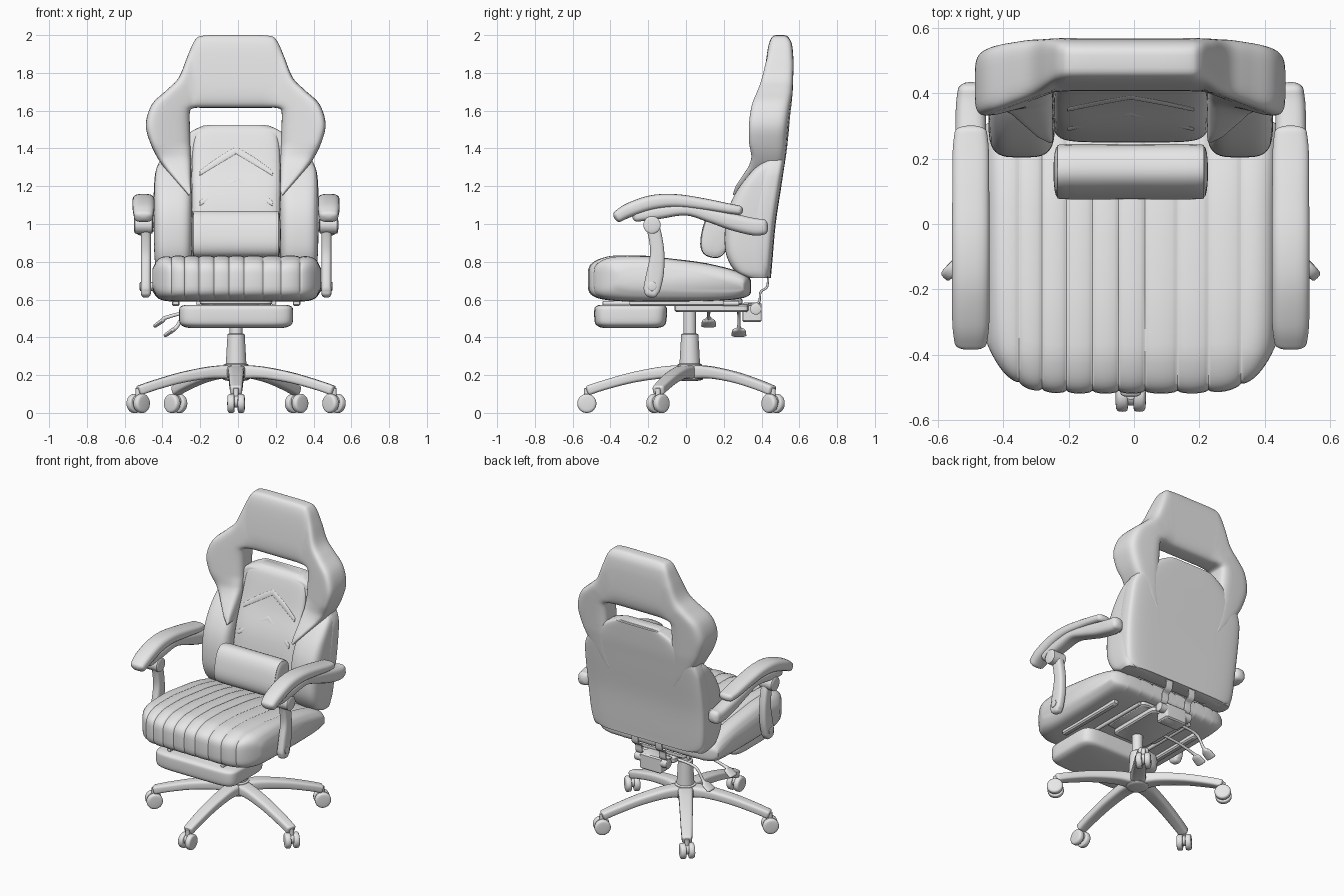
import bpy, bmesh, math
from mathutils import Vector as V

cube = bpy.data.objects.get("Cube")
if cube:
    bpy.data.objects.remove(cube)

grey = bpy.data.materials.new("plain_grey")
grey.use_nodes = True
grey.diffuse_color = (0.8, 0.8, 0.8, 1)
grey.node_tree.nodes["Principled BSDF"].inputs["Base Color"].default_value = (0.8, 0.8, 0.8, 1)
CX = -0.01  # centre line of the chair


def loft(name, rings, angle=40):
    """Skin a list of equal rings and cap both ends."""
    bm = bmesh.new()
    loops = [[bm.verts.new(p) for p in ring] for ring in rings]
    n = len(loops[0])
    for a, b in zip(loops, loops[1:]):
        for i in range(n):
            bm.faces.new((a[i], a[(i + 1) % n], b[(i + 1) % n], b[i]))
    bm.faces.new(loops[0])
    bm.faces.new(loops[-1])
    bmesh.ops.recalc_face_normals(bm, faces=bm.faces)
    mesh = bpy.data.meshes.new(name)
    bm.to_mesh(mesh)
    bm.free()
    mesh.materials.append(grey)
    ob = bpy.data.objects.new(name, mesh)
    bpy.context.collection.objects.link(ob)
    bpy.ops.object.select_all(action='DESELECT')
    ob.select_set(True)
    bpy.context.view_layer.objects.active = ob
    bpy.ops.object.shade_smooth_by_angle(angle=math.radians(angle))


def spline(rows, steps=5):
    """Smooth interpolation through rows of numbers."""
    out = []
    for i in range(len(rows) - 1):
        p0, p1, p2 = rows[max(i - 1, 0)], rows[i], rows[i + 1]
        p3 = rows[min(i + 2, len(rows) - 1)]
        for k in range(steps):
            t = k / steps
            out.append([b + t / 2 * (c - a + t * (2*a - 5*b + 4*c - d + t * (3*(b - c) + d - a)))
                        for a, b, c, d in zip(p0, p1, p2, p3)])
    return out + [list(rows[-1])]


def curve(points, x):
    """Piecewise linear lookup."""
    for (a, fa), (b, fb) in zip(points, points[1:]):
        if x <= b:
            return fa + (fb - fa) * max(0, (x - a) / (b - a))
    return points[-1][1]


def oval(power=2, n=24):
    """Unit superellipse; a higher power is boxier."""
    out = []
    for i in range(n):
        c, s = math.cos(math.tau * (i + .5) / n), math.sin(math.tau * (i + .5) / n)
        out.append((math.copysign(abs(c) ** (2 / power), c), math.copysign(abs(s) ** (2 / power), s)))
    return out


def sweep(name, rows, side, power=2.5, cap=0.02, steps=5, n=20):
    """Tube along rows of (x, y, z, half width, half thickness) with rounded ends."""
    rows = spline(rows, steps)
    side = V(side).normalized()
    pts = [V(r[:3]) for r in rows]
    tans = [(pts[min(i + 1, len(pts) - 1)] - pts[max(i - 1, 0)]).normalized() for i in range(len(pts))]
    ring = lambda p, t, r, s: [p + side * u * r[3] * s + t.cross(side).normalized() * v * r[4] * s
                               for u, v in oval(power, n)]
    body = [ring(p, t, r, 1) for p, t, r in zip(pts, tans, rows)]
    arcs = [math.radians(a) for a in (82, 60, 40, 20)]
    first = [ring(pts[0] - tans[0] * cap * math.sin(a), tans[0], rows[0], math.cos(a)) for a in arcs]
    last = [ring(pts[-1] + tans[-1] * cap * math.sin(a), tans[-1], rows[-1], math.cos(a)) for a in arcs[::-1]]
    loft(name, first + body + last)


def upright(name, rows, power=4, cx=CX, n=40, steps=5):
    """Cushion stacked in z from rows of (z, half width, front y, back y)."""
    loft(name, [[(cx + u * w, (f + b) / 2 + v * (b - f) / 2, z) for u, v in oval(power, n)]
                for z, w, f, b in spline(rows, steps)])


def rod(name, a, b, r, r2=None):
    a, b = V(a), V(b)
    side = (b - a).orthogonal()
    sweep(name, [(*a, r, r), (*b, r2 or r, r2 or r)], side, 2, r * .15, 1, 24)


def box(name, lo, hi, edge=0.008):
    x, w = (lo[0] + hi[0]) / 2, (hi[0] - lo[0]) / 2
    inner, outer = (w - edge, lo[1] + edge, hi[1] - edge), (w, lo[1], hi[1])
    rows = [(lo[2], *inner), (lo[2] + edge, *outer), (hi[2] - edge, *outer), (hi[2], *inner)]
    upright(name, rows, 14, x, 24, 1)


# Headrest and wings that taper down over the bolsters
rear = [(.72, .45), (1.0, .475), (1.4, .535), (1.7, .565), (1.85, .57), (1.96, .565), (2.0, .555)]
face = [(1.12, .235), (1.2, .262), (1.28, .315), (1.35, .365), (1.42, .39), (1.6, .40), (1.75, .41),
        (1.9, .428), (2.0, .44)]
half = [(.25, 1.15, .235, 1.17), (.33, 1.24, .235, 1.25), (.405, 1.335, .237, 1.35),
        (.453, 1.43, .24, 1.44), (.476, 1.53, .243, 1.53), (.443, 1.635, .243, 1.59),
        (.365, 1.71, .235, 1.608), (.302, 1.775, .21, 1.615), (.255, 1.89, .18, 1.615),
        (.215, 1.975, .15, 1.615), (.165, 1.998, .12, 1.615), (0, 2.0, 0, 1.615)]
rings = []
for ox, oz, ix, iz in spline(half + [(-a, b, -c, d) for a, b, c, d in half[-2::-1]]):
    ring = []
    for u, v in oval(4.6, 40):
        x, z = ox + (ix - ox) * (u + 1) / 2, oz + (iz - oz) * (u + 1) / 2
        front = curve(face, z) - .32 * max(0, abs(x) - .23) * curve([(1.3, 0), (1.42, 1)], z)
        back = curve(rear, z) - .07 * max(0, abs(x) - .3)
        ring.append((CX - .002 + x, (front + back) / 2 + v * (back - front) / 2, z))
    rings.append(ring)
loft("headrest_and_wings", rings)

# Backrest
upright("back_shell", [(z, w, curve(rear, z) - d, curve(rear, z)) for z, w, d in (
    (.715, .35, .09), (.735, .40, .13), (.80, .425, .15), (1.0, .437, .14), (1.2, .435, .13),
    (1.3, .42, .12), (1.38, .37, .12), (1.46, .28, .12), (1.5, .22, .12), (1.522, .17, .09))], 6)
upright("back_pad", [(.76, .20, .29, .42), (.82, .235, .25, .44), (1.1, .235, .285, .47), (1.3, .235, .36, .50),
                     (1.45, .225, .405, .53), (1.5, .20, .425, .54), (1.525, .15, .45, .53)], 6)
for s, name in ((1, "left"), (-1, "right")):
    upright(name + "_back_bolster", [
        (.715, .075, .33, .43), (.75, .09, .26, .44), (.84, .099, .212, .45), (.96, .102, .205, .46),
        (1.07, .102, .222, .47), (1.16, .10, .26, .48), (1.24, .096, .315, .49), (1.3, .085, .37, .50),
        (1.345, .055, .43, .49)], 3.8, CX + s * .334)
    # Chevron seams on the back pad
    for z in (1.17, 1.33):
        at = lambda x, h: (CX + s * x, curve([(.82, .25), (1.1, .285), (1.3, .36), (1.45, .405)], h) + .002, h)
        sweep(name + "_chevron_seam", [(*at(0, z + .06), .02, .005), (*at(.1, z), .02, .005),
                                       (*at(.19, z - .06), .014, .004)], (0, .3, 1), 2, .005)
sweep("lumbar_pillow", [(CX + x, .16, .945, .078 * k, .125 * k) for x, k in (
    (-.225, .93), (-.2, 1), (0, 1), (.2, 1), (.225, .93))], (0, 1, -.22), 2.6, .012, 4, 32)

# Seat with sewn channels
seams = [-.446, -.345, -.275, -.2, -.12, -.04, .04, .14, .235, .335, .446]
rings = []
for a, b in zip(seams, seams[1:]):
    for k in range(13):
        x = a + (b - a) * k / 12
        u = min(abs(x) / .446, .9995)
        dip = .009 * (1 - math.sin(math.pi * k / 12) ** .5) if u < .9 else 0
        thick = max(.45, (1 - u ** 16) ** .4)
        y0, y1 = -.52 + .16 * u ** 7 + dip, .345 - .04 * u ** 8
        ring = []
        for p, q in oval(4.6, 56):
            y = (y0 + y1) / 2 + p * (y1 - y0) / 2
            top = curve([(-.52, .825), (-.4, .838), (-.15, .83), (.1, .795), (.35, .745)], y) - dip
            low = curve([(-.5, .588), (0, .59), (.35, .595)], y)
            ring.append((CX + .003 + x, y, (top + low) / 2 + q * thick * (top - low) / 2))
        rings.append(ring)
loft("seat_cushion", rings, 50)

# Footrest and slide rails
upright("footrest", [(.45, .25, -.44, -.15), (.458, .28, -.465, -.12), (.48, .30, -.483, -.105),
                     (.54, .302, -.486, -.10), (.562, .295, -.48, -.105), (.572, .27, -.46, -.12)], 7)
for s, name in ((1, "left"), (-1, "right")):
    rod(name + "_footrest_rail", (CX + s * .2, -.44, .58), (CX + s * .2, .28, .58), .012)
    box(name + "_seat_rail", (CX + s * .32 - .02, -.3, .565), (CX + s * .32 + .02, .2, .61))

# Tilt mechanism
box("mechanism_plate", (-.14, -.06, .535), (.12, .33, .575))
box("seat_mount", (-.2, -.05, .57), (.18, .3, .605))
box("hinge_block", (-.09, .30, .48), (.07, .40, .585))
rod("tension_knob", (-.13, .37, .55), (.11, .37, .55), .03)
for x in (-.1, .08):
    sweep("back_bracket", [(x, .33, .575, .025, .006), (x, .385, .585, .025, .006), (x, .395, .64, .025, .006),
                           (x, .43, .67, .025, .006), (x, .435, .75, .025, .006)], (1, 0, 0), 6, .003)
for name, y, x, z in (("height_lever", .12, -.44, .46), ("tilt_lever", .28, -.385, .41)):
    sweep(name, [(-.1, y, .55, .009, .009), (-.26, y, .535, .009, .009), (x + .06, y, z + .045, .01, .01),
                 (x + .04, y, z + .028, .034, .012), (x, y, z, .04, .01)], (0, 1, 0), 2, .008)

# Gas column
rod("column_piston", (CX, .02, .38), (CX, .02, .56), .034)
rod("column_sleeve", (CX, .02, .24), (CX, .02, .415), .056, .046)
rod("base_hub", (CX, .02, .178), (CX, .02, .255), .07, .066)

# Five legs with twin wheel casters, the front one rolling straight and the rest swivelled
for i in range(5):
    a = math.radians(-90 + 72 * i)
    d, side = V((math.cos(a), math.sin(a), 0)), V((-math.sin(a), math.cos(a), 0))
    at = lambda r, z: V((CX, .02, z)) + d * r
    sweep("base_leg", [(*at(r, z), w, h) for r, z, w, h in (
        (.03, .215, .05, .038), (.14, .214, .044, .032), (.3, .188, .04, .028),
        (.45, .148, .036, .026), (.535, .12, .032, .026))], side, 4, .012)
    axle = V((math.copysign(1, side.x), math.copysign(1, side.y) if i else 0, 0)).normalized()
    roll = axle.cross(V((0, 0, 1)))
    rod("caster_stem", at(.545, .05), at(.545, .13), .014)
    for o in (-1, 1):
        sweep("caster_wheel", [(*(at(.545, .05) + axle * o * t), r, r) for t, r in (
            (.011, .047), (.017, .05), (.036, .05), (.043, .044))], roll, 2, .004, 2, 28)
    sweep("caster_hood", [(*(at(.545, .06) + axle * t), .032, .032) for t in (-.012, .012)], roll, 2, .002, 1)

# Armrests
for s, name in ((1, "left"), (-1, "right")):
    x = CX + s * .49
    side = (1, 0, 0)
    sweep(name + "_arm_pad", [(x, y, z, w, h) for y, z, w, h in (
        (-.36, 1.04, .05, .032), (-.3, 1.074, .057, .038), (-.18, 1.113, .058, .04), (-.05, 1.122, .058, .036),
        (.1, 1.103, .057, .032), (.22, 1.082, .056, .028), (.28, 1.073, .05, .025))], side, 3, .022)
    sweep(name + "_arm_beam", [(x, y, z, w, h) for y, z, w, h in (
        (-.26, 1.04, .04, .028), (-.15, 1.06, .046, .035), (0, 1.075, .048, .03), (.13, 1.045, .048, .038),
        (.25, 1.01, .048, .045), (.36, .985, .046, .046), (.41, .985, .04, .042))], side, 3, .025)
    sweep(name + "_arm_strut", [(x - s * .012, y, z, .027, h) for y, z, h in (
        (-.18, 1.0, .036), (-.162, .93, .036), (-.152, .84, .038), (-.163, .74, .046),
        (-.18, .66, .045), (-.185, .635, .036))], side, 3.5, .025)
    rod(name + "_arm_pivot", (x - s * .045, -.18, .995), (x + s * .045, -.18, .995), .046)
    rod(name + "_strut_bolt", (x - s * .12, -.18, .67), (x + s * .018, -.18, .67), .024)
    rod(name + "_back_bolt", (x - s * .12, .37, .985), (x + s * .01, .37, .985), .025)
